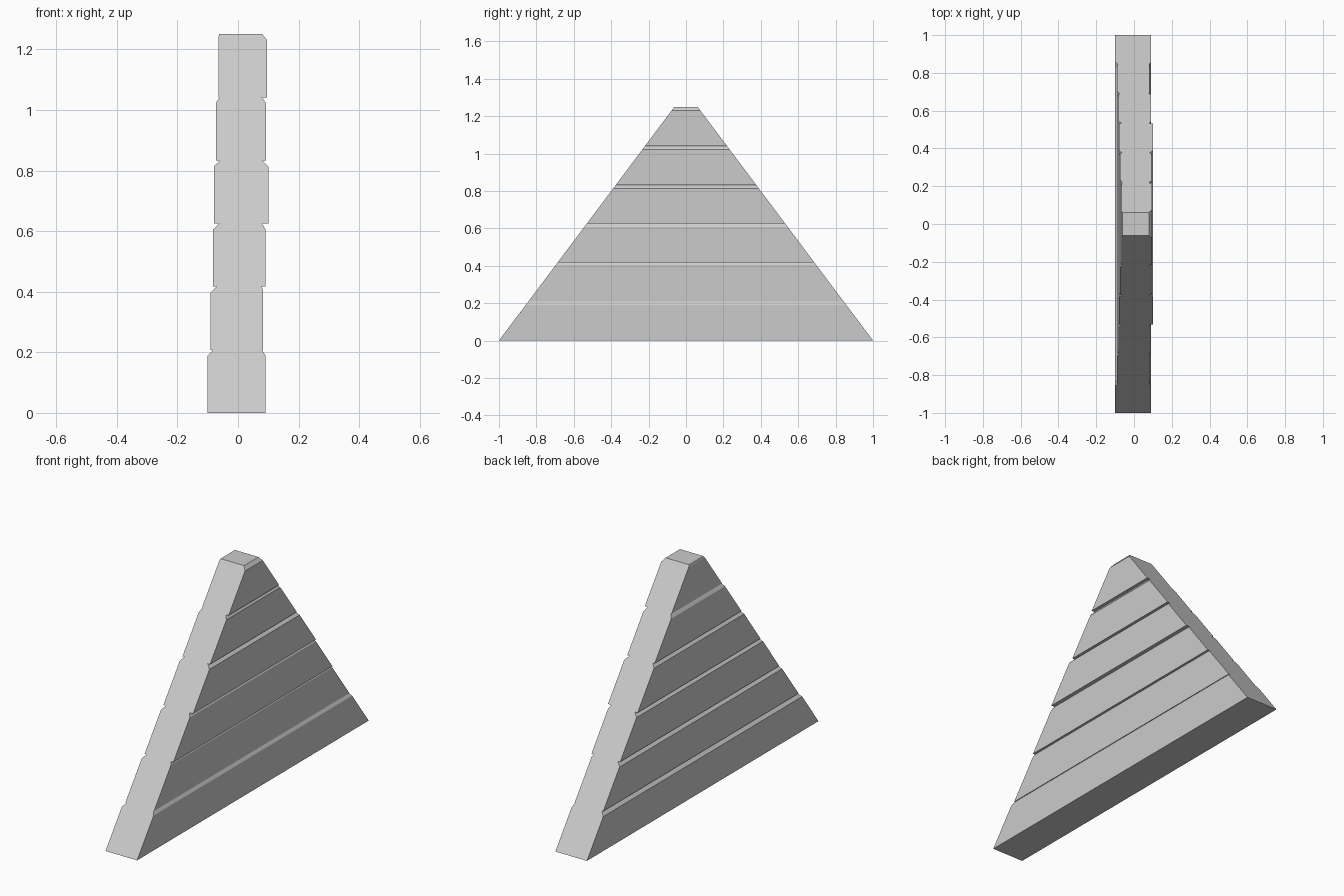
import bpy, bmesh

if "Cube" in bpy.data.objects:
    bpy.data.objects.remove(bpy.data.objects["Cube"])

HEIGHT, BASE_HALF, TOP_HALF = 1.25, 1.0, 0.062
# board face and groove depth on each side, from bottom to top
left_face = [0.101, 0.09, 0.083, 0.079, 0.073, 0.065]
left_groove = [0.082, 0.07, 0.062, 0.061, 0.061, 0.062]
right_face = [0.09, 0.083, 0.09, 0.1, 0.093, 0.096]
right_groove = [0.079, 0.077, 0.079, 0.079, 0.079, 0.08]
STEP = HEIGHT / len(left_face)
CHAMFER = 0.02


def side_profile(faces, grooves, sign):
    """Stacked boards, each with a chamfered upper edge."""
    pts = []
    for i, (face, groove) in enumerate(zip(faces, grooves)):
        z = i * STEP
        chamfer = min(CHAMFER, face - groove + 0.007)
        pts += [(sign * face, z), (sign * face, z + STEP - chamfer),
                (sign * groove, z + STEP)]
    return pts


# Closed cross-section of the siding
profile = side_profile(right_face, right_groove, 1)
profile += reversed(side_profile(left_face, left_groove, -1))

# Sweep between the two sloping gable edges
bm = bmesh.new()
ends = []
for sign in (-1, 1):
    ends.append([bm.verts.new((x, sign * (BASE_HALF + (TOP_HALF - BASE_HALF) * z / HEIGHT), z))
                 for x, z in profile])
front, back = ends
bm.faces.new(front)
bm.faces.new(back[::-1])
n = len(profile)
for i in range(n):
    j = (i + 1) % n
    bm.faces.new((front[j], front[i], back[i], back[j]))
bmesh.ops.recalc_face_normals(bm, faces=bm.faces)

mesh = bpy.data.meshes.new("gable_siding")
bm.to_mesh(mesh)
bm.free()
siding = bpy.data.objects.new("gable_siding", mesh)
bpy.context.collection.objects.link(siding)
